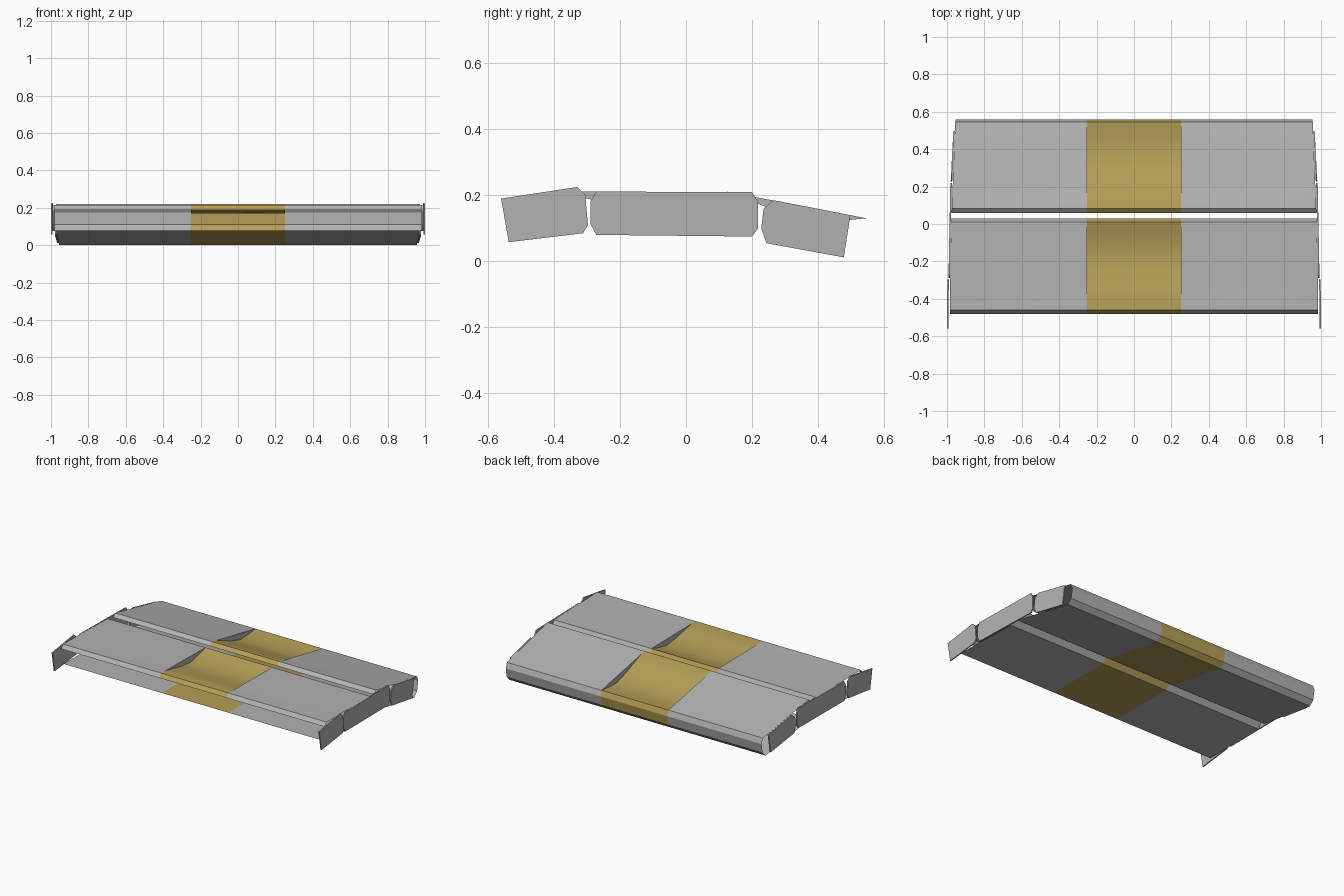
import bpy, bmesh, math

if "Cube" in bpy.data.objects:
    bpy.data.objects.remove(bpy.data.objects["Cube"])


def material(name, colour):
    m = bpy.data.materials.new(name)
    m.use_nodes = True
    m.diffuse_color = (*colour, 1)
    m.node_tree.nodes["Principled BSDF"].inputs["Base Color"].default_value = (*colour, 1)
    return m


grey = material("steel grey", (0.45, 0.45, 0.45))
gold = material("brass yellow", (0.46, 0.35, 0.095))


def finish(bm, name, mats):
    mesh = bpy.data.meshes.new(name)
    bm.to_mesh(mesh)
    bm.free()
    ob = bpy.data.objects.new(name, mesh)
    for m in mats:
        mesh.materials.append(m)
    bpy.context.collection.objects.link(ob)
    bpy.ops.object.select_all(action="DESELECT")
    ob.select_set(True)
    bpy.context.view_layer.objects.active = ob
    bpy.ops.object.shade_smooth_by_angle(angle=math.radians(25))
    return ob


# Sheet profile: front lip, top, bevelled rear, bottom; open at the front
LIP, TOP_FRONT, TOP_REAR = (0, 0.19), (0.02, 0.215), (0.49, 0.212)
REAR = [(0.51, 0.18), (0.51, 0.115), (0.485, 0.08), (0.025, 0.08)]
FLAT = [(0.06, 0.215), (0.14, 0.214), (0.23, 0.214), (0.33, 0.213), (0.42, 0.213)]
SAG = [0, 0.014, 0.032, 0.042, 0.022]
HALF_BAND = 0.25


def shell(name, origin, tilt, half_front, half_rear):
    """Hollow bent sheet with a sagging coloured band across its middle."""
    bm = bmesh.new()
    c, s = math.cos(tilt), math.sin(tilt)

    def place(x, p):
        u, v = p[0] - TOP_FRONT[0], p[1] - TOP_FRONT[1]
        return bm.verts.new((x, origin[0] + u * c - v * s, origin[1] + u * s + v * c))

    def row(side, sag):
        middle = [(u, v - d * sag) for (u, v), d in zip(FLAT, SAG)]
        pts = [LIP, TOP_FRONT, *middle, TOP_REAR, *REAR]
        out = []
        for p in pts:
            half = half_front + (half_rear - half_front) * p[0] / REAR[0][0]
            x = side * (half if sag is None else HALF_BAND)
            out.append(place(x, p))
        return out

    def edge_row(side):
        pts = [LIP, TOP_FRONT, *FLAT, TOP_REAR, *REAR]
        return [place(side * (half_front + (half_rear - half_front) * p[0] / REAR[0][0]), p)
                for p in pts]

    def skin(a, b, mat):
        for i in range(len(a) - 1):
            f = bm.faces.new((a[i], b[i], b[i + 1], a[i + 1]))
            f.material_index = mat

    flat_r, flat_l = row(-1, 0), row(1, 0)
    sag_r, sag_l = row(-1, 1), row(1, 1)
    skin(edge_row(-1), flat_r, 0)
    skin(sag_r, sag_l, 1)
    skin(flat_l, edge_row(1), 0)
    # Side walls of the sagging band
    first, last = 2, 2 + len(FLAT)
    skin(flat_r[first:last + 1], sag_r[first:last + 1], 0)
    skin(sag_l[first:last + 1], flat_l[first:last + 1], 0)
    bmesh.ops.remove_doubles(bm, verts=bm.verts, dist=0.0001)
    bmesh.ops.dissolve_degenerate(bm, edges=bm.edges, dist=0.0001)
    finish(bm, name, [grey, gold])


shell("front_shell", (-0.46, 0.214), math.radians(-0.4), 0.985, 0.978)
shell("rear_shell", (0.083, 0.219), math.radians(-10.5), 0.975, 0.955)

# End plates: outline in (y, z) with inner x at front and rear
PLATES = {
    "front": ([(-0.56, 0.19), (-0.33, 0.225), (-0.305, 0.2), (-0.297, 0.11),
               (-0.312, 0.085), (-0.537, 0.058)], 0.992, 0.990),
    "middle": ([(-0.272, 0.211), (-0.29, 0.18), (-0.29, 0.115), (-0.272, 0.08),
                (0.2, 0.075), (0.218, 0.1), (0.218, 0.18), (0.2, 0.21)], 0.984, 0.974),
    "rear": ([(0.265, 0.185), (0.235, 0.16), (0.228, 0.1), (0.243, 0.055),
              (0.478, 0.012), (0.498, 0.14)], 0.972, 0.958),
}
THICK = 0.008


def end_plate(name, side, outline, x_front, x_rear):
    bm = bmesh.new()
    ys = [p[0] for p in outline]
    span = max(ys) - min(ys)
    verts = []
    for y, z in outline:
        x = x_front + (x_rear - x_front) * (y - min(ys)) / span
        verts.append(bm.verts.new((side * x, y, z)))
    face = bm.faces.new(verts)
    grown = bmesh.ops.extrude_face_region(bm, geom=[face], use_keep_orig=True)
    moved = [g for g in grown["geom"] if isinstance(g, bmesh.types.BMVert)]
    bmesh.ops.translate(bm, verts=moved, vec=(side * THICK, 0, 0))
    bmesh.ops.recalc_face_normals(bm, faces=bm.faces)
    finish(bm, name, [grey])


for label, (outline, x0, x1) in PLATES.items():
    for side, word in ((1, "left"), (-1, "right")):
        end_plate(f"{label}_end_plate_{word}", side, outline, x0, x1)
